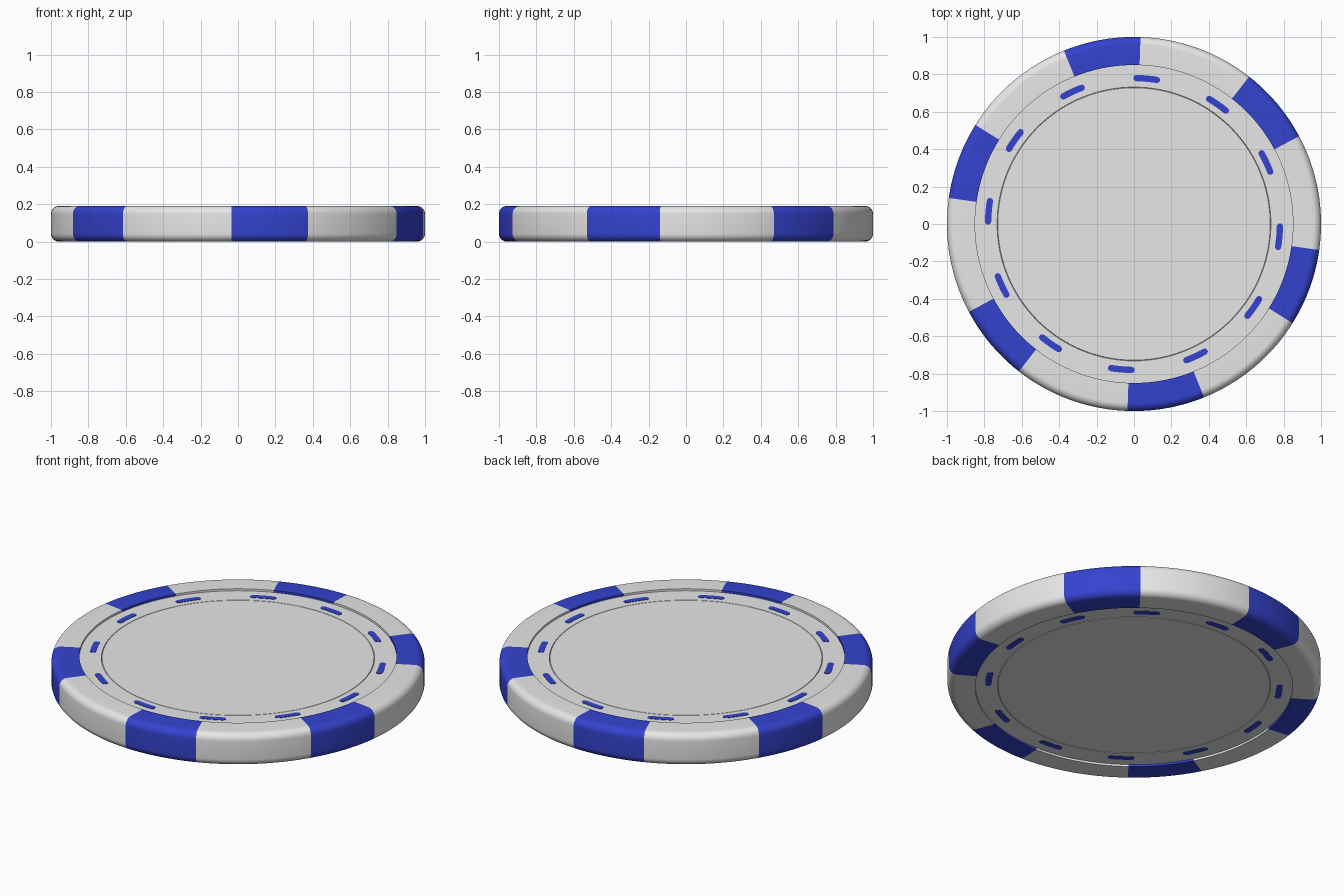
import bpy, bmesh, math

if "Cube" in bpy.data.objects:
    bpy.data.objects.remove(bpy.data.objects["Cube"])

H = 0.19          # chip thickness
FACE = 0.178      # height of the slightly sunken face
SEG = 180         # 2 degrees per step
START = math.radians(28)


def material(name, rgb):
    m = bpy.data.materials.new(name)
    m.diffuse_color = (*rgb, 1)
    m.use_nodes = True
    m.node_tree.nodes["Principled BSDF"].inputs["Base Color"].default_value = m.diffuse_color
    return m


WHITE = material("chip_white", (0.8, 0.8, 0.8))
BLUE = material("chip_blue", (0.034, 0.056, 0.62))


def finish(name, bm, mats):
    me = bpy.data.meshes.new(name)
    bm.to_mesh(me)
    bm.free()
    for m in mats:
        me.materials.append(m)
    ob = bpy.data.objects.new(name, me)
    bpy.context.collection.objects.link(ob)
    bpy.ops.object.select_all(action='DESELECT')
    ob.select_set(True)
    bpy.context.view_layer.objects.active = ob
    bpy.ops.object.shade_smooth_by_angle(angle=math.radians(30))
    return ob


def lathe(name, profile, mats, rule=None):
    """Spin a (radius, z) profile listed from top to bottom, outward facing."""
    bm = bmesh.new()
    rings = []
    for r, z in profile:
        if r == 0:
            rings.append([bm.verts.new((0, 0, z))] * SEG)
        else:
            angles = [START + math.tau * i / SEG for i in range(SEG)]
            rings.append([bm.verts.new((r * math.cos(a), r * math.sin(a), z)) for a in angles])
    for p, q in zip(rings, rings[1:]):
        for i in range(SEG):
            j = (i + 1) % SEG
            corners = list(dict.fromkeys((p[i], q[i], q[j], p[j])))
            f = bm.faces.new(corners)
            if rule:
                f.material_index = rule(i)
    return finish(name, bm, mats)


# Rounded outer rim with six blue edge spots (24 of every 60 degrees)
B = 0.042
arc = [(1 - B + B * math.sin(t), H - B + B * math.cos(t))
       for t in (math.pi / 2 * k / 8 for k in range(9))]
top = [(0.85, FACE), (0.85, H)] + arc
rim = top + [(r, H - z) for r, z in reversed(top)]
lathe("rim", rim, [WHITE, BLUE], lambda i: 1 if i % 30 < 12 else 0)

# Sunken faces on both sides, with a fine groove around the centre
G = 0.004
face = [(0, FACE), (0.73 - G / 2, FACE), (0.73, FACE - G), (0.73 + G / 2, FACE), (0.85, FACE)]
lathe("top_face", face, [WHITE])
lathe("bottom_face", [(r, H - z) for r, z in reversed(face)], [WHITE])


def dashes(name, z0, z1):
    """Twelve curved, round-ended dashes as thin plates."""
    bm = bmesh.new()
    R, w, half = 0.78, 0.017, math.radians(4.0)
    for k in range(12):
        mid = math.radians(25 + 30 * k)
        pts = []
        for side, end in ((1, 1), (-1, -1)):
            # long edge, then the rounded end
            for s in range(7):
                a = mid + side * half * (s / 3 - 1)
                pts.append(((R + side * w) * math.cos(a), (R + side * w) * math.sin(a)))
            a = mid + end * half
            for s in range(1, 6):
                t = a + math.pi * s / 6 + (0 if end > 0 else math.pi)
                pts.append((R * math.cos(a) + w * math.cos(t), R * math.sin(a) + w * math.sin(t)))
        lo = [bm.verts.new((x, y, z0)) for x, y in pts]
        hi = [bm.verts.new((x, y, z1)) for x, y in pts]
        bm.faces.new(hi)
        bm.faces.new(lo[::-1])
        n = len(pts)
        for i in range(n):
            j = (i + 1) % n
            bm.faces.new((lo[i], lo[j], hi[j], hi[i]))
    finish(name, bm, [BLUE])


# Blue dash marks on both faces
dashes("top_dashes", FACE - 0.001, FACE + 0.002)
dashes("bottom_dashes", H - FACE - 0.002, H - FACE + 0.001)
